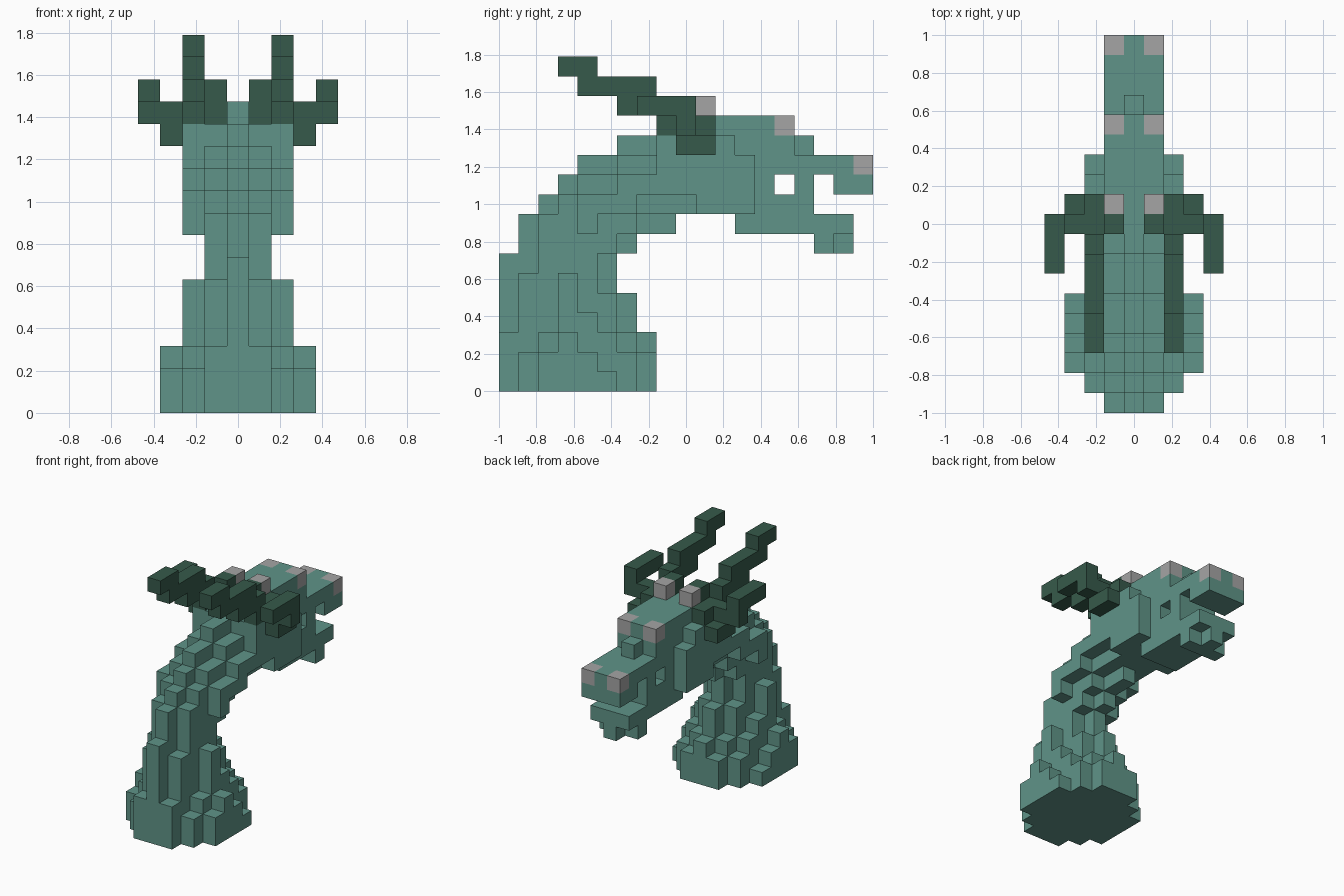
import bpy
import bmesh
from mathutils import Vector

cube = bpy.data.objects.get("Cube")
if cube:
    bpy.data.objects.remove(cube, do_unlink=True)

UNIT = 2 / 19  # edge of one block


def material(name, rgb):
    mat = bpy.data.materials.new(name)
    mat.use_nodes = True
    color = (*rgb, 1)
    mat.diffuse_color = color
    mat.node_tree.nodes["Principled BSDF"].inputs["Base Color"].default_value = color
    return mat


teal = material("teal_skin", (0.115, 0.296, 0.246))
green = material("dark_green_antler", (0.037, 0.102, 0.070))
grey = material("light_grey_horn", (0.376, 0.376, 0.376))


def blocks(layers, sides=(1, -1)):
    """Layers map distance from the middle to boxes (y0, y1, z0, z1), in blocks."""
    return {(side * x, y, z)
            for x, boxes in layers.items() for side in sides
            for y0, y1, z0, z1 in boxes
            for y in range(y0, y1) for z in range(z0, z1)}


# Neck: a flared round base rising into a forward-curving column
neck_base = blocks({
    0: [(0, 1, 0, 7), (1, 2, 0, 9), (2, 6, 0, 10), (6, 7, 0, 5), (7, 8, 0, 3)],
    1: [(0, 1, 0, 3), (1, 2, 0, 6), (2, 3, 0, 9), (3, 5, 0, 10),
        (5, 6, 0, 5), (6, 7, 0, 3), (7, 8, 0, 2)],
    2: [(1, 2, 0, 2), (2, 3, 0, 3), (3, 4, 0, 6), (4, 5, 0, 4),
        (5, 6, 0, 3), (6, 7, 0, 2)],
    3: [(2, 3, 0, 2), (3, 4, 0, 3), (4, 5, 0, 2), (5, 6, 0, 1)],
})
neck_arch = blocks({
    0: [(3, 4, 10, 11), (4, 6, 10, 12), (6, 7, 7, 13), (7, 8, 8, 13), (8, 9, 8, 14)],
    1: [(4, 5, 10, 11), (5, 6, 7, 11), (6, 7, 8, 12), (7, 8, 9, 12), (8, 9, 9, 13)],
    2: [(4, 5, 8, 10), (5, 7, 9, 10), (6, 8, 10, 11), (8, 9, 10, 13)],
})

# Head: skull with cheeks, snout with a gap behind its tip, lower jaw
skull = blocks({
    0: [(9, 15, 9, 14), (15, 16, 9, 13)],
    1: [(9, 10, 9, 13), (10, 14, 9, 14), (14, 15, 9, 13), (15, 16, 9, 12)],
    2: [(9, 10, 10, 13), (10, 12, 9, 13), (12, 13, 9, 12)],
})
skull -= {(x, 14, 10) for x in (-1, 0, 1)}  # opening through the face
snout = blocks({
    0: [(16, 19, 11, 12), (17, 19, 10, 11)],
    1: [(16, 18, 11, 12), (17, 19, 10, 11)],
})
jaw = blocks({
    0: [(12, 18, 8, 9), (16, 18, 7, 8)],
    1: [(12, 18, 8, 9), (16, 17, 7, 8)],
})

parts = {
    "neck_base": (neck_base, teal),
    "neck_arch": (neck_arch, teal),
    "skull": (skull, teal),
    "snout": (snout, teal),
    "jaw": (jaw, teal),
}

# Antlers, horns, brows and nostrils, one on each side
antler = {
    1: [(9, 10, 13, 15)],
    2: [(8, 11, 13, 14), (6, 9, 14, 15), (4, 8, 15, 16), (3, 5, 16, 17)],
    3: [(9, 11, 12, 13), (9, 10, 13, 14)],
    4: [(9, 10, 13, 14), (7, 10, 14, 15)],
}
for label, side in (("left", 1), ("right", -1)):
    parts[label + "_antler"] = (blocks(antler, (side,)), green)
    parts[label + "_horn"] = ({(side, 10, 14)}, grey)
    parts[label + "_brow"] = ({(side, 14, 13)}, grey)
    parts[label + "_nostril"] = ({(side, 18, 11)}, grey)

filled = set().union(*(cells for cells, _ in parts.values()))


def build(name, cells, mat):
    """Skin the blocks of one part with their exposed faces only."""
    bm = bmesh.new()
    for cell in sorted(cells):
        center = Vector((cell[0], cell[1] - 9, cell[2] + 0.5))
        for axis in range(3):
            for sign in (-1, 1):
                out = Vector((0, 0, 0))
                out[axis] = sign
                if tuple(int(c + o) for c, o in zip(cell, out)) in filled:
                    continue
                u = Vector((0, 0, 0))
                u[(axis + 1) % 3] = 0.5
                v = out.cross(u)
                mid = center + out / 2
                corners = (mid - u - v, mid + u - v, mid + u + v, mid - u + v)
                bm.faces.new([bm.verts.new(p * UNIT) for p in corners])
    bmesh.ops.remove_doubles(bm, verts=bm.verts, dist=UNIT / 100)
    mesh = bpy.data.meshes.new(name)
    bm.to_mesh(mesh)
    bm.free()
    mesh.materials.append(mat)
    obj = bpy.data.objects.new(name, mesh)
    bpy.context.scene.collection.objects.link(obj)


for name, (cells, mat) in parts.items():
    build(name, cells, mat)
